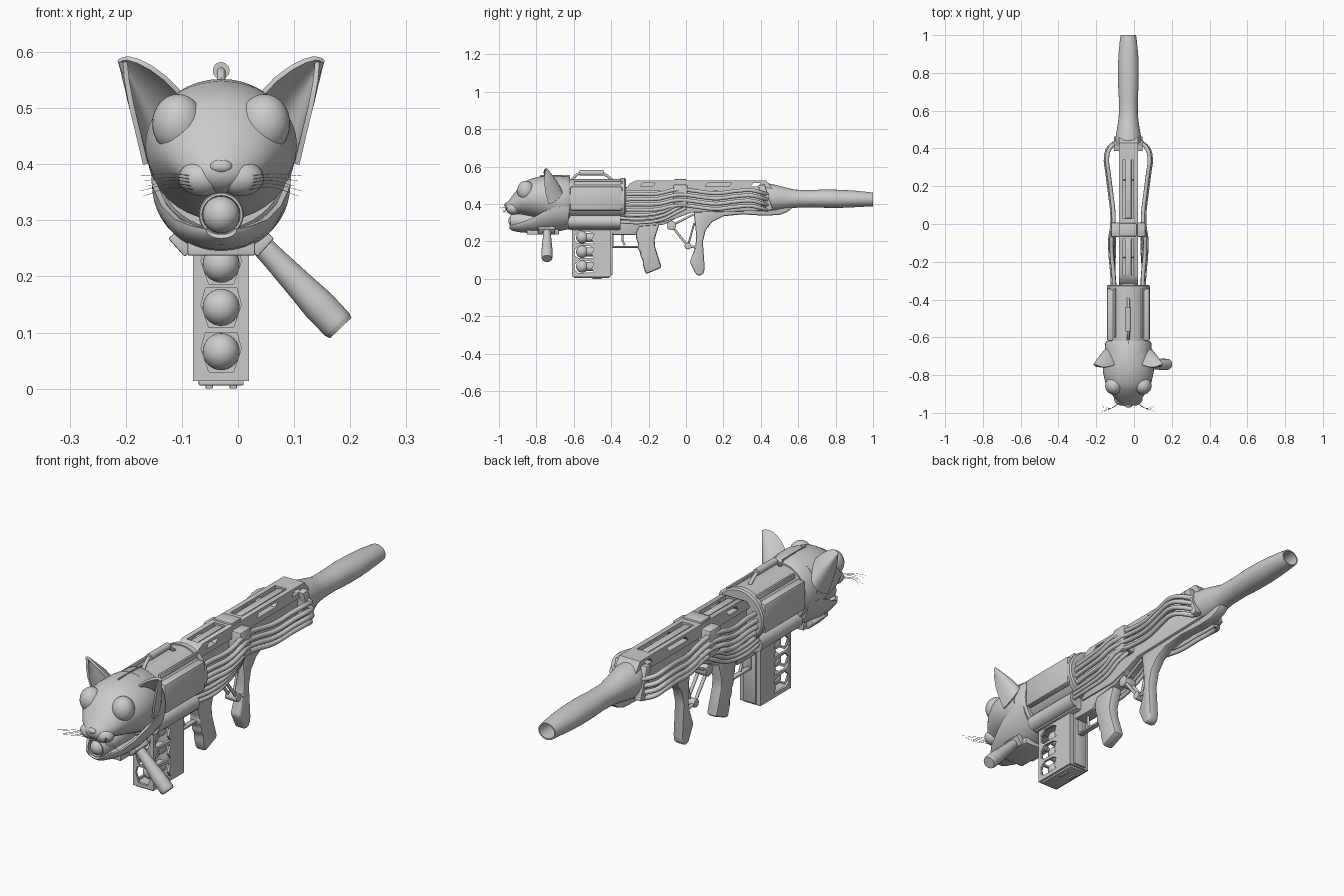
import bpy, bmesh, math
from mathutils import Vector, Matrix

if "Cube" in bpy.data.objects:
    bpy.data.objects.remove(bpy.data.objects["Cube"])

CX = -0.03          # the whole model is built on x = 0, then shifted here
cutters = []


def mesh_obj(name, verts, faces):
    me = bpy.data.meshes.new(name)
    me.from_pydata([tuple(v) for v in verts], [], faces)
    bm = bmesh.new()
    bm.from_mesh(me)
    bmesh.ops.recalc_face_normals(bm, faces=bm.faces)
    bm.to_mesh(me)
    bm.free()
    ob = bpy.data.objects.new(name, me)
    bpy.context.collection.objects.link(ob)
    return ob


def loft(name, rings, closed=True, caps=True):
    n = len(rings[0])
    faces = [(i*n+j, i*n+(j+1) % n, (i+1)*n+(j+1) % n, (i+1)*n+j)
             for i in range(len(rings)-1) for j in range(n if closed else n-1)]
    if caps:
        faces += [tuple(range(n)), tuple(range((len(rings)-1)*n, len(rings)*n))]
    return mesh_obj(name, [v for r in rings for v in r], faces)


def ring(y, hx, z0, z1, n=40, a0=0, a1=2*math.pi, cx=0):
    return [(cx+hx*math.cos(a), y, (z0+z1)/2+(z1-z0)/2*math.sin(a))
            for a in (a0+(a1-a0)*i/n for i in range(n))]


def bevel(ob, w, seg=2):
    if w:
        m = ob.modifiers.new("bevel", 'BEVEL')
        m.width, m.segments, m.limit_method = w, seg, 'ANGLE'
    return ob


def prism(name, pts, x0, x1, bev=0.004):
    return bevel(loft(name, [[(x, y, z) for y, z in pts] for x in (x0, x1)]), bev)


def box(name, x, y, z, bev=0.003):
    return prism(name, [(y[0], z[0]), (y[1], z[0]), (y[1], z[1]), (y[0], z[1])], x[0], x[1], bev)


def tube(name, pts, r, radii=None, res=3):
    cu = bpy.data.curves.new(name, 'CURVE')
    cu.dimensions, cu.bevel_depth, cu.bevel_resolution = '3D', r, res
    cu.use_fill_caps, cu.resolution_u = True, 6
    s = cu.splines.new('BEZIER')
    s.bezier_points.add(len(pts)-1)
    for i, (b, p) in enumerate(zip(s.bezier_points, pts)):
        b.co = p
        b.handle_left_type = b.handle_right_type = 'AUTO'
        b.radius = radii[i] if radii else 1
    ob = bpy.data.objects.new(name, cu)
    bpy.context.collection.objects.link(ob)
    return ob


def ball(name, c, r):
    me = bpy.data.meshes.new(name)
    bm = bmesh.new()
    bmesh.ops.create_uvsphere(bm, u_segments=28, v_segments=16, radius=1,
                              matrix=Matrix.Translation(c) @ Matrix.Diagonal((*r, 1)))
    bm.to_mesh(me)
    bm.free()
    ob = bpy.data.objects.new(name, me)
    bpy.context.collection.objects.link(ob)
    return ob


def cut(target, cutter):
    cutter.hide_render = True
    cutters.append(cutter)
    m = target.modifiers.new("cut", 'BOOLEAN')
    m.operation, m.object, m.solver = 'DIFFERENCE', cutter, 'EXACT'


# head: skull, open jaw, mouth barrel
skull = [(-.967, .012, .378, .398), (-.96, .03, .365, .406), (-.945, .05, .352, .422), (-.92, .074, .347, .455),
         (-.88, .104, .345, .508), (-.84, .122, .335, .532), (-.78, .135, .32, .548),
         (-.72, .133, .30, .552), (-.68, .127, .30, .548)]
loft("skull", [ring(*s) for s in skull])
jaw = [(-.94, .025, .285, .272), (-.925, .048, .29, .261), (-.88, .078, .302, .253), (-.82, .102, .327, .249),
       (-.76, .118, .362, .249), (-.7, .12, .385, .255), (-.63, .113, .39, .27)]
j = loft("jaw", [ring(y, hx, zb, 2*zt-zb, 24, math.pi, 2*math.pi+math.pi/24) for y, hx, zt, zb in jaw],
         closed=False, caps=False)
m = j.modifiers.new("shell", 'SOLIDIFY')
m.thickness, m.offset = 0.01, 0
loft("mouth_barrel", [ring(y, r, .31-r, .31+r) for y, r in
                      ((-.72, .04), (-.935, .04), (-.938, .038), (-.938, .034), (-.9, .033))])
ball("mouth_ball", (0, -.917, .31), (.033, .033, .033))
ball("nose", (0, -.96, .396), (.02, .012, .012))
loft("neck_collar", [ring(y, r, .425-r-.02, .425+r) for y, r in
                     ((-.7, .12), (-.695, .126), (-.63, .122), (-.62, .115))])
box("forehead_seam", (-.0015, .0015), (-.78, -.62), (.5, .555), 0)

for s in (-1, 1):
    ball("eye", (s*.077, -.857, .472), (.046, .046, .053))
    ball("muzzle_puff", (s*.034, -.925, .375), (.042, .036, .032))
    # cupped ear shell between its inner and outer rims
    A = [(.072, -.745, .525), (.098, -.755, .552), (.125, -.76, .572), (.148, -.757, .584), (.166, -.75, .589)]
    B = [(.135, -.735, .40), (.148, -.75, .455), (.16, -.757, .505), (.168, -.756, .548), (.171, -.75, .582)]
    rows = []
    for a, b, d in zip(A, B, (.075, .066, .048, .026, .005)):
        a, b = Vector(a), Vector(b)
        row = []
        for i in range(15):
            t = i/14
            k = math.sin(math.pi*t)**.7
            p = a.lerp(b, t)+Vector((.012*k, d*k, 0))
            row.append((s*p.x, p.y, p.z))
        rows.append(row)
    e = loft("ear", rows, closed=False, caps=False)
    m = e.modifiers.new("shell", 'SOLIDIFY')
    m.thickness, m.offset = .009, 0
    for i in range(5):
        tube("whisker", [(s*.045, -.945, .378-.006*i), (s*.09, -.975, .383-.006*i),
                         (s*(.145-.007*(i % 3)), -.998+.009*i, .379-.009*i)], .0009, (1, .8, .4), 1)
    # collar mount block
    b = box("mount_block", (-.022, .022), (-.79, -.70), (-.013, .013))
    b.rotation_euler.y = s*math.radians(-48)
    b.location = (s*.07, 0, .26)

# side foregrip under the head
box("grip_mount_plate", (-.06, .06), (-.85, -.68), (.237, .265))
gp = [Vector((.06, -.743, .268)).lerp(Vector((.213, -.743, .108)), t) for t in (0, .2, .45, .75, .96, 1)]
tube("side_foregrip", gp, .031, (.62, .68, .8, .97, .95, .85), 6)

# main body drum with side plates and lower tubes
loft("body_drum", [ring(y, r, .425-r, .425+r, 48) for y, r in
                   ((-.64, .108), (-.35, .108), (-.35, .114), (-.328, .114), (-.322, .108))])
for s in (-1, 1):
    prism("side_plate", [(-.62, .365), (-.34, .365), (-.34, .495), (-.62, .495)],
          *sorted((s*.07, s*.114)), bev=.012)
    loft("lower_tube", [ring(y, .036, .27, .342, 24, cx=s*.055) for y in (-.63, -.35)])
    box("body_rib", sorted((s*.066, s*.076)), (-.6, -.34), (.45, .522))
box("body_underside", (-.06, .06), (-.63, -.35), (.262, .34), .01)
tube("carry_handle", [(0, -.61, .53), (0, -.585, .556), (0, -.565, .566), (0, -.51, .567),
                      (0, -.455, .566), (0, -.43, .556), (0, -.395, .53)], .0075, None, 3)
loft("carry_handle_sleeve", [ring(y, .015, .552, .582, 20) for y in (-.57, -.44)])

# magazine cage with windows and shells
mag = box("magazine", (-.05, .05), (-.61, -.4), (.014, .28), 0)
cut(mag, box("mag_hollow", (-.04, .04), (-.6, -.485), (.026, .27), 0))
for i, z in enumerate((.222, .145, .066)):
    pts = [(-.594, z+.012), (-.57, z+.034), (-.515, z+.03), (-.492, z+.018), (-.505, z-.012),
           (-.492, z-.032), (-.575, z-.034), (-.594, z-.02)]
    cut(mag, prism("side_window", pts, -.08, .08, 0))
    hexa = [(x, z+h) for x, h in ((-.022, -.036), (.022, -.036), (.036, .005), (.028, .034), (-.028, .034), (-.036, .005))]
    cut(mag, loft("front_window", [[(x, y, h) for x, h in hexa] for y in (-.65, -.595)]))
    ball("magazine_ball", (0, -.555, z), (.033, .033, .033))
    loft("magazine_case", [ring(y, .024, z-.024, z+.024, 20) for y in (-.55, -.48)])
box("magazine_base", (-.04, .04), (-.6, -.41), (.006, .016), .002)
box("magazine_spine", (-.03, .03), (-.402, -.392), (.02, .27), .002)
for s in (-1, 1):
    box("magazine_runner", sorted((s*.015, s*.028)), (-.5, -.45), (0, .01), .002)

# receiver core and slotted top rail
prism("receiver_core", [(-.34, .3), (-.14, .3), (-.05, .325), (.03, .355), (.45, .365), (.45, .49), (-.34, .49)], -.036, .036)
rail = prism("top_rail", [(-.33, .47), (-.3, .51), (-.27, .525), (.43, .525), (.47, .47)], -.05, .05, 0)
for y0, y1 in ((-.245, -.165), (.1, .245), (.345, .4)):
    cut(rail, prism("rail_window", [(y0, .493), (y1-.015, .493), (y1, .513), (y0+.015, .513)], -.1, .1, 0))
for y0, y1 in ((.03, .34), (-.27, -.08)):
    cut(rail, box("rail_slot", (-.028, .028), (y0, y1), (.5, .56), 0))
    box("rail_insert", (-.016, .016), (y0, y1), (.47, .518), .002)
box("hose_clamp", (-.092, .092), (-.07, .008), (.385, .505), .01)
box("clamp_cap", (-.045, .045), (-.065, .005), (.5, .533), .006)

# bundles of hoses on both sides
for s in (-1, 1):
    for i in range(4):
        z = .462-.028*i
        k = .014*math.sin(math.pi*i/3)
        path = [(.075, -.34, -.01), (.078, -.27, -.008), (.088, -.15, -.006), (.088, -.07, .012), (.08, -.02, .016),
                (.078, .05, .008), (.09, .16, -.004), (.104, .27, .008), (.112, .35, .012), (.098, .4, .0), (.06, .435, -.01)]
        tube("hose", [(s*(x+k*.6), y, z+d) for x, y, d in path], .0105)
    for i in range(3):
        z = .345-.02*i
        tube("lower_hose", [(s*.07, -.35, z), (s*.078, -.24, z-.004), (s*(.085-.006*i), -.13, z+.012),
                            (s*(.085-.006*i), -.05, z+.05), (s*.06, 0, z+.075)], .009)
    prism("hose_socket", [(.43, .365), (.465, .37), (.42, .505), (.385, .50)], *sorted((s*.045, s*.076)))

# rear housing tapering into the hollow rear pipe
pipe = [(.4, .066, .372, .51), (.43, .07, .362, .512), (.47, .066, .362, .505), (.53, .056, .373, .49), (.58, .05, .38, .477),
        (.66, .05, .383, .475), (.75, .055, .38, .478), (.83, .055, .38, .476), (.9, .052, .383, .472),
        (.97, .045, .387, .465), (1, .041, .388, .461), (1, .035, .394, .455), (.9, .035, .394, .455)]
loft("rear_pipe", [ring(*p) for p in pipe])

# shoulder support
prism("shoulder_support", [(.57, .38), (.54, .357), (.5, .342), (.42, .338), (.3, .345), (.2, .335), (.14, .305),
      (.105, .26), (.09, .2), (.1, .06), (.095, .03), (.075, .016), (.055, .022), (.02, .09), (.05, .17),
      (.055, .23), (.04, .37), (.2, .385), (.5, .4)], -.024, .024, .009)

# pistol grip, trigger and guard
prism("pistol_grip", [(-.29, .3), (-.27, .25), (-.265, .21), (-.255, .19), (-.26, .165), (-.245, .145), (-.245, .12),
      (-.23, .1), (-.23, .075), (-.215, .025), (-.13, .06), (-.165, .17), (-.168, .21), (-.14, .3)], -.026, .026, .012)
prism("lower_receiver", [(-.4, .27), (-.39, .235), (-.27, .235), (-.25, .28), (-.12, .29), (-.05, .325), (-.05, .35), (-.4, .35)], -.03, .03)
box("trigger_guard", (-.012, .012), (-.4, -.25), (.166, .175), .002)
box("trigger_guard_post", (-.012, .012), (-.4, -.388), (.166, .25), .002)
tube("trigger", [(0, -.335, .25), (0, -.34, .21), (0, -.328, .18)], .006)

# folding linkage between receiver and support
for y, z, r in ((-.078, .285, .025), (.01, .176, .018)):
    prism("linkage_pivot", [(y+r*math.cos(a), z+r*math.sin(a)) for a in (i*math.pi/10 for i in range(20))], -.028, .028, .003)
for s in (-.018, .018):
    tube("linkage_bar", [(s, -.078, .285), (s, .01, .176)], .007)
    tube("linkage_bar", [(s, -.078, .285), (s, .04, .345)], .006)
    tube("linkage_bar", [(s, .01, .176), (s, .06, .168)], .007)
tube("linkage_strut", [(0, .01, .176), (0, .045, .3)], .005)

# shift to final place, apply modifiers, shade
bpy.ops.object.select_all(action='DESELECT')
for ob in list(bpy.data.objects):
    ob.location.x += CX
    if ob not in cutters:
        ob.select_set(True)
        bpy.context.view_layer.objects.active = ob
bpy.ops.object.convert(target='MESH')
bpy.ops.object.shade_smooth_by_angle(angle=math.radians(38))
for c in cutters:
    bpy.data.objects.remove(c)
